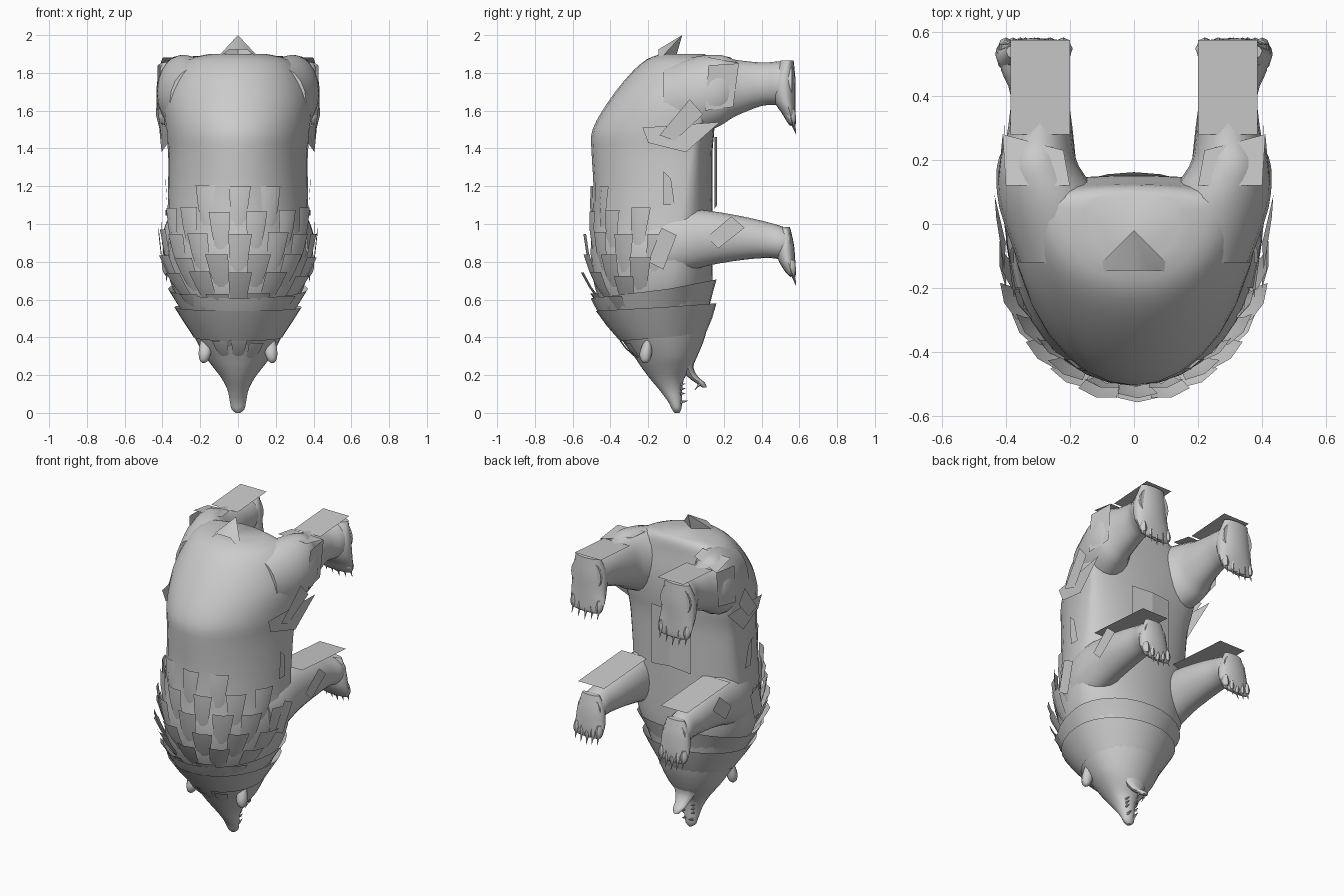
import bpy, bmesh, math, random
from mathutils import Vector

random.seed(4)
fur = bpy.data.materials.new("pale_grey_fur")
fur.diffuse_color = (0.6, 0.6, 0.6, 1)


def finish(name, bm, smooth=True):
    me = bpy.data.meshes.new(name)
    bm.to_mesh(me)
    bm.free()
    me.materials.append(fur)
    ob = bpy.data.objects.new(name, me)
    bpy.context.collection.objects.link(ob)
    if smooth:
        bpy.ops.object.select_all(action='DESELECT')
        ob.select_set(True)
        bpy.context.view_layer.objects.active = ob
        bpy.ops.object.shade_smooth_by_angle(angle=math.radians(50))
    return ob


def catmull(secs, i, u):
    p = [secs[max(0, min(len(secs) - 1, i + k))] for k in (-1, 0, 1, 2)]
    return [0.5 * (2 * b + (c - a) * u + (2 * a - 5 * b + 4 * c - d) * u * u
                   + (3 * b - a - 3 * c + d) * u ** 3) for a, b, c, d in zip(*p)]


def point(sec, th, axis, side=1):
    """Section = along, low, middle, high, centre x, half width; th = 0 is the low side."""
    t, lo, mid, hi, cx, w = sec
    c = math.cos(th)
    a = mid - c * ((mid - lo) if c > 0 else (hi - mid))
    x = side * (cx + w * math.sin(th))
    return Vector((x, a, t)) if axis == 'z' else Vector((x, t, a))


def loft(name, secs, axis='z', side=1, n=24, steps=3):
    bm = bmesh.new()
    rows = [catmull(secs, i, k / steps) for i in range(len(secs) - 1) for k in range(steps)]
    rows.append(list(secs[-1]))
    rings = [[bm.verts.new(point(s, math.tau * k / n, axis, side)) for k in range(n)] for s in rows]
    for a, b in zip(rings, rings[1:]):
        for k in range(n):
            bm.faces.new((a[k], a[(k + 1) % n], b[(k + 1) % n], b[k]))
    bm.faces.new(rings[0])
    bm.faces.new(rings[-1])
    bmesh.ops.recalc_face_normals(bm, faces=bm.faces)
    return finish(name, bm)


# Body and head: height, back y, widest y, belly y, centre x, half width
BODY = [(1.90, -.13, .04, .10, 0, .15), (1.87, -.21, .06, .12, 0, .27), (1.79, -.30, .08, .13, 0, .345),
        (1.65, -.41, .09, .15, 0, .395), (1.50, -.495, .06, .15, 0, .385), (1.38, -.50, .03, .14, 0, .37),
        (1.20, -.49, .00, .14, 0, .37), (1.00, -.495, -.03, .14, 0, .375), (.85, -.505, -.05, .14, 0, .385),
        (.70, -.49, -.08, .14, 0, .36), (.60, -.46, -.11, .13, 0, .32), (.50, -.41, -.12, .12, 0, .275),
        (.40, -.345, -.11, .10, 0, .23), (.30, -.275, -.09, .06, 0, .175), (.24, -.235, -.09, .03, 0, .13),
        (.18, -.19, -.085, -.01, 0, .085), (.12, -.14, -.075, -.02, 0, .055), (.06, -.095, -.06, -.02, 0, .043),
        (.02, -.075, -.05, -.025, 0, .034), (.0, -.06, -.045, -.035, 0, .012)]
loft("body_and_head", BODY, n=32)


def on_body(z, th):
    for i in range(len(BODY) - 1):
        a, b = BODY[i], BODY[i + 1]
        if a[0] >= z >= b[0]:
            return point(catmull(BODY, i, (a[0] - z) / (a[0] - b[0])), th, 'z')
    return point(BODY[0], th, 'z')


# Tail wedge
bm = bmesh.new()
tip = bm.verts.new((0, -.02, 2.0))
base = [bm.verts.new(p) for p in ((-.13, -.15, 1.86), (-.045, -.145, 1.925), (.045, -.145, 1.925),
                                  (.13, -.15, 1.86), (0, -.06, 1.86))]
for k in range(5):
    bm.faces.new((tip, base[k], base[(k + 1) % 5]))
bmesh.ops.recalc_face_normals(bm, faces=bm.faces)
finish("tail", bm)

# Lower jaw hanging open
loft("lower_jaw", [(.31, -.05, .0, .055, 0, .10), (.24, -.03, .01, .04, 0, .07), (.19, .01, .035, .065, 0, .045),
                   (.16, .05, .075, .10, 0, .035), (.135, .085, .095, .11, 0, .018)], n=12)


def spike(name, root, end, r):
    bm = bmesh.new()
    root, end = Vector(root), Vector(end)
    bmesh.ops.create_cone(bm, segments=6, radius1=r, radius2=r * .1, depth=(end - root).length, cap_ends=True)
    rot = (end - root).to_track_quat('Z', 'Y')
    for v in bm.verts:
        v.co = rot @ v.co + (root + end) / 2
    finish(name, bm)


# Legs: along y, low z, middle z, high z, centre x, half width
HIND = [(-.12, 1.45, 1.65, 1.83, .22, .14), (.05, 1.47, 1.68, 1.885, .255, .165), (.18, 1.52, 1.70, 1.895, .30, .128),
        (.26, 1.57, 1.71, 1.87, .295, .105), (.40, 1.625, 1.74, 1.855, .295, .09),
        (.48, 1.63, 1.74, 1.86, .31, .105), (.56, 1.65, 1.75, 1.865, .315, .105)]
FORE = [(-.20, .68, .86, 1.06, .25, .12), (-.05, .73, .90, 1.08, .285, .115), (.12, .78, .93, 1.07, .285, .11),
        (.30, .81, .925, 1.04, .29, .098), (.43, .82, .91, 1.01, .295, .085),
        (.50, .815, .90, .99, .30, .09), (.55, .83, .90, .97, .30, .08)]
# Paws: along z
HIND_PAW = [(1.865, .50, .54, .57, .315, .085), (1.76, .45, .52, .58, .315, .112), (1.66, .46, .53, .58, .315, .117),
            (1.59, .505, .55, .58, .31, .118), (1.54, .535, .56, .58, .31, .105), (1.525, .55, .56, .575, .31, .08)]
FORE_PAW = [(.985, .51, .53, .55, .30, .06), (.90, .475, .53, .57, .30, .09), (.82, .485, .535, .578, .30, .10),
            (.77, .51, .55, .578, .30, .102), (.735, .535, .558, .575, .30, .09), (.725, .55, .56, .57, .30, .07)]

for s, tag in ((1, "right"), (-1, "left")):
    loft("hind_leg_" + tag, HIND, 'y', s, 20)
    loft("front_leg_" + tag, FORE, 'y', s, 20)
    loft("hind_paw_" + tag, HIND_PAW, 'z', s, 16)
    loft("front_paw_" + tag, FORE_PAW, 'z', s, 16)
    for k in range(5):
        u = (k - 2) / 2
        for part, cx, w, z in (("hind", .31, .09, 1.55), ("front", .30, .078, .75)):
            x = s * (cx + u * w)
            z += .02 * abs(u)
            loft(f"{part}_toe_{tag}", [(z + .04, .53, .55, .575, abs(x), .012), (z, .53, .555, .582, abs(x), .024),
                                       (z - .03, .55, .562, .58, abs(x), .012)], 'z', s, 8, 2)
            spike(f"{part}_claw_{tag}", (x, .562, z - .015), (x, .582, z - .075), .009)
    # Ears and teeth
    loft("ear_" + tag, [(.385, -.22, -.20, -.18, .17, .03), (.32, -.245, -.21, -.18, .175, .035),
                        (.28, -.24, -.215, -.19, .18, .024), (.265, -.225, -.215, -.205, .182, .008)], 'z', s, 10)
    spike("upper_fang", (s * .025, -.03, .055), (s * .023, .01, .065), .009)
    spike("lower_fang", (s * .022, .075, .155), (s * .02, .045, .12), .008)
    for k in range(3):
        spike("cheek_tooth", (s * .035, -.03, .10 + .025 * k), (s * .033, -.002, .105 + .025 * k), .008)


def tuft(name, z, th, length, width, lift, lean=0.0):
    """Fur plate rooted on the body, its free end raised and pointing up."""
    bm = bmesh.new()
    p, q = on_body(z, th), on_body(min(z + length, 1.88), th + lean)
    out = Vector((math.sin(th), -math.cos(th), 0))
    side = Vector((math.cos(th), math.sin(th), 0))
    mid = (p + q) / 2 + out * (lift * .5 + .008)
    q = q + out * lift
    p = p + out * .003
    rows = [(p, .34), (mid, .44), (q, .52)]
    vs = [[bm.verts.new(c + side * width * f * e - out * abs(e) * width * .12) for e in (-1, 0, 1)] for c, f in rows]
    for a, b in zip(vs, vs[1:]):
        for k in (0, 1):
            bm.faces.new((a[k], a[k + 1], b[k + 1], b[k]))
    finish(name, bm)


# Rows of fur over shoulders, neck and crown: root height, length, width, lift, angles
ROWS = [(1.00, .21, .11, .015, (0, 26)), (.88, .20, .11, .035, (13, 40, 62)), (.76, .20, .12, .045, (0, 30, 52, 76)),
        (.66, .17, .12, .055, (14, 42, 66)), (.58, .16, .12, .06, (0, 28, 55)), (.50, .13, .12, .05, (16, 44)),
        (.43, .12, .11, .035, (0, 32)), (.36, .10, .10, .025, (14,)), (.29, .08, .08, .02, (0, 24))]
for z, ln, wd, lift, angles in ROWS:
    for deg in angles:
        for s in ((1, -1) if deg else (1,)):
            tuft("fur_tuft", z + random.uniform(-.015, .015), s * math.radians(deg), ln, wd, lift, s * .03)


# Flared fur collars round the neck
def collar(name, z0, z1, flare, tilt):
    bm = bmesh.new()
    n = 28
    rings = []
    for z, f in ((z0, .004), ((z0 + z1) / 2, flare * .6), (z1, flare)):
        ring = []
        for k in range(n):
            th = math.tau * k / n
            p = on_body(z, th) + Vector((math.sin(th), -math.cos(th), 0)) * f
            ring.append(bm.verts.new((p.x, p.y, p.z - tilt * math.cos(th))))
        rings.append(ring)
    for a, b in zip(rings, rings[1:]):
        for k in range(n):
            bm.faces.new((a[k], a[(k + 1) % n], b[(k + 1) % n], b[k]))
    finish(name, bm)


collar("neck_collar_lower", .40, .56, .035, .02)
collar("neck_collar_upper", .53, .66, .025, .05)


def plate(name, corners):
    for s in (1, -1):
        bm = bmesh.new()
        bm.faces.new([bm.verts.new((s * x, y, z)) for x, y, z in corners])
        finish(name, bm, False)


# Fur plates along the legs, thighs and flanks
plate("hind_leg_back_fur", [(.20, .28, 1.86), (.385, .28, 1.86), (.385, .575, 1.88), (.20, .575, 1.88)])
plate("front_leg_back_fur", [(.20, .10, 1.075), (.385, .10, 1.075), (.385, .54, 1.045), (.20, .54, 1.045)])
plate("thigh_cuff_fur", [(.425, .12, 1.84), (.41, .28, 1.85), (.405, .25, 1.62), (.425, .10, 1.60)])
plate("thigh_cuff_top_fur", [(.20, .12, 1.89), (.40, .12, 1.88), (.41, .28, 1.85), (.22, .23, 1.885)])
plate("thigh_side_fur", [(.405, -.14, 1.47), (.40, -.06, 1.44), (.435, .09, 1.58), (.43, .02, 1.66)])
plate("thigh_low_fur", [(.375, -.23, 1.51), (.37, -.20, 1.43), (.405, .0, 1.38), (.42, .18, 1.54)])
plate("shoulder_side_fur", [(.40, -.20, .80), (.40, -.12, .76), (.42, -.05, .94), (.42, -.13, .98)])
plate("elbow_fur", [(.40, .11, .93), (.40, .17, .87), (.405, .31, .98), (.405, .24, 1.04)])
plate("flank_fur", [(.375, -.12, 1.10), (.375, -.06, 1.10), (.385, -.08, 1.24), (.385, -.12, 1.28)])
plate("belly_fur", [(.0, .165, 1.10), (.14, .15, 1.08), (.14, .15, 1.46), (.0, .165, 1.46)])
